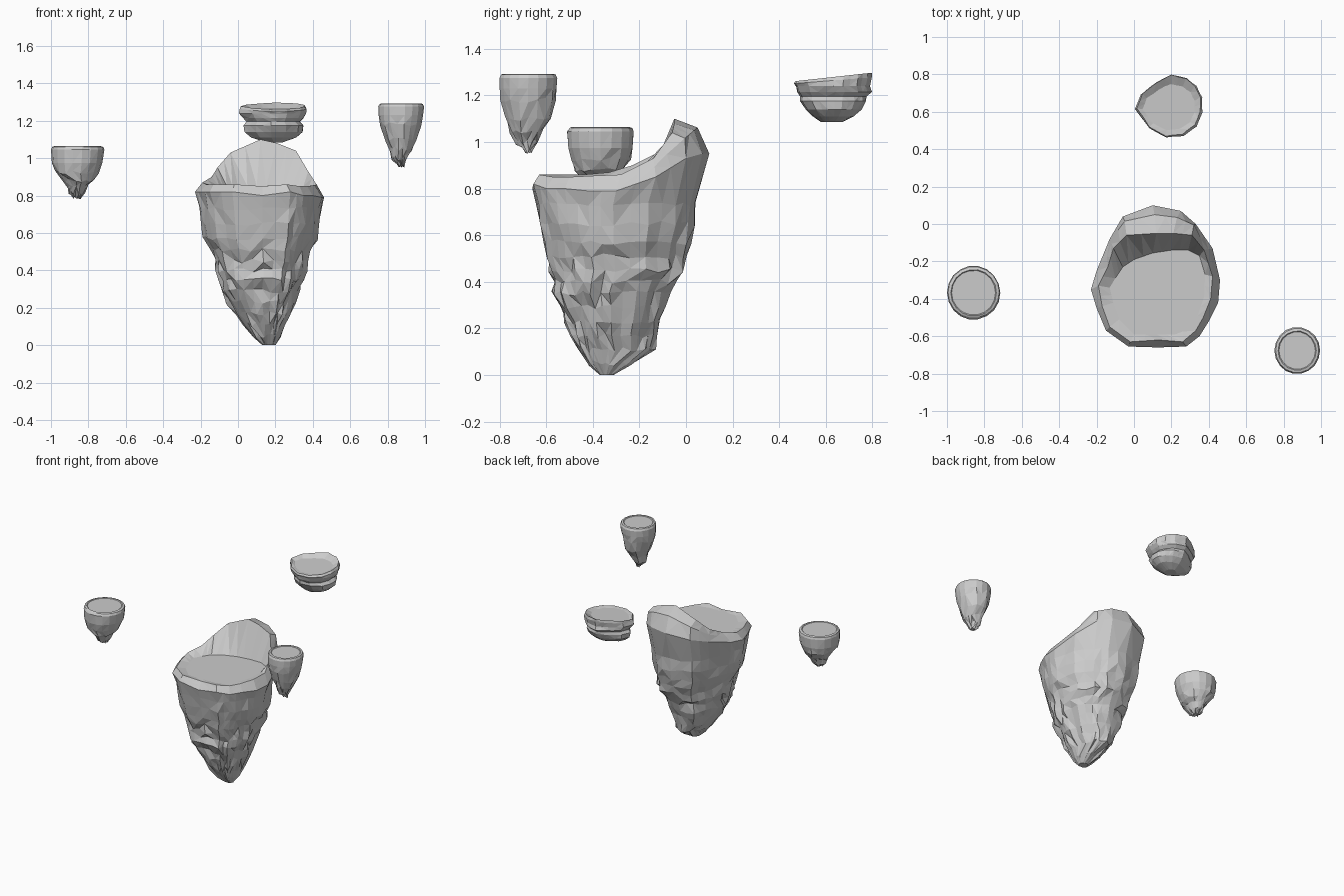
import bpy, bmesh, math, random
from mathutils import Vector

random.seed(4)


def densify(pts):
    """Insert a midpoint between each neighbouring pair of a closed loop."""
    out = []
    for i, p in enumerate(pts):
        p, q = Vector(p), Vector(pts[(i + 1) % len(pts)])
        out += [p, (p + q) / 2]
    return out


def fit(outline, z, x0, x1, y0, y1, rough):
    """Stretch an outline into a bounding box at height z, with rough edges."""
    xs, ys = [p[0] for p in outline], [p[1] for p in outline]
    cx, cy = (x0 + x1) / 2, (y0 + y1) / 2
    ring = []
    for p in outline:
        k = 1 + random.uniform(-rough, rough * 0.6)
        x = x0 + (p[0] - min(xs)) / (max(xs) - min(xs)) * (x1 - x0)
        y = y0 + (p[1] - min(ys)) / (max(ys) - min(ys)) * (y1 - y0)
        dz = random.uniform(-0.012, 0.012) if rough > 0.02 and z > 0.03 else 0
        ring.append(Vector((cx + (x - cx) * k, cy + (y - cy) * k, z + dz)))
    return ring


def loft(name, rings):
    """Skin a stack of rings, cap both ends, keep flat facets."""
    bm = bmesh.new()
    loops = [[bm.verts.new(p) for p in r] for r in rings]
    n = len(loops[0])
    for a, b in zip(loops, loops[1:]):
        for i in range(n):
            j = (i + 1) % n
            if random.random() < 0.5:
                bm.faces.new((a[i], a[j], b[j]))
                bm.faces.new((a[i], b[j], b[i]))
            else:
                bm.faces.new((a[i], a[j], b[i]))
                bm.faces.new((a[j], b[j], b[i]))
    bm.faces.new(loops[0])
    bm.faces.new(loops[-1])
    bmesh.ops.recalc_face_normals(bm, faces=bm.faces)
    me = bpy.data.meshes.new(name)
    bm.to_mesh(me)
    bm.free()
    ob = bpy.data.objects.new(name, me)
    bpy.context.collection.objects.link(ob)
    return ob


# Main island: outer rim, raised crest and floor edge, clockwise from the left
rim = [(-.23, -.35, .82), (-.20, -.25, .83), (-.13, -.08, .88), (-.06, .04, .92),
       (.10, .10, .95), (.25, .07, .95), (.33, .0, .93), (.42, -.13, .85),
       (.46, -.30, .79), (.45, -.42, .79), (.40, -.52, .80), (.35, -.60, .80),
       (.28, -.655, .82), (.13, -.66, .80), (-.03, -.655, .82), (-.15, -.57, .82),
       (-.20, -.45, .82)]
crest = [(-.19, -.33, .87), (-.14, -.23, .90), (-.11, -.13, .95), (-.04, -.06, 1.03),
         (.12, -.05, 1.10), (.21, -.05, 1.08), (.31, -.06, 1.04), (.375, -.14, .93),
         (.42, -.28, .86), (.41, -.40, .855), (.37, -.50, .85), (.33, -.57, .85),
         (.26, -.63, .86), (.13, -.62, .85), (-.02, -.63, .86), (-.13, -.55, .86),
         (-.17, -.44, .86)]
floor = [(-.13, -.34, .85), (-.10, -.29, .85), (-.06, -.23, .85), (.0, -.19, .85),
         (.10, -.155, .85), (.20, -.14, .85), (.29, -.14, .85), (.35, -.17, .85),
         (.38, -.27, .85), (.375, -.39, .85), (.34, -.49, .85), (.30, -.56, .85),
         (.22, -.59, .85), (.12, -.59, .85), (.0, -.59, .85), (-.08, -.51, .85),
         (-.11, -.42, .85)]
rim, crest, floor = densify(rim), densify(crest), densify(floor)

# Rock levels under the rim: z, x range, y range
levels = [(.0, .13, .20, -.37, -.31), (.05, .08, .23, -.42, -.23),
          (.11, .03, .25, -.46, -.135), (.17, -.02, .28, -.49, -.13),
          (.23, -.06, .305, -.515, -.105), (.29, -.09, .33, -.54, -.08),
          (.35, -.10, .35, -.57, -.06), (.40, -.12, .37, -.575, -.03),
          (.45, -.135, .385, -.58, .0), (.51, -.15, .39, -.595, .01),
          (.57, -.185, .425, -.61, .02), (.65, -.20, .435, -.63, .045),
          (.73, -.21, .445, -.64, .05)]
rings = [fit(rim, *l, .07 if .1 < l[0] < .5 else .03) for l in levels]
shoulder = [(a + b) / 2 + Vector((0, 0, max(0, b.z - .88) * .1)) for a, b in zip(rim, crest)]
shoulder = [p + (Vector((0, .025, .015)) if p.z > .95 else Vector()) for p in shoulder]
loft("main_island", rings + [rim, shoulder, crest, floor])


# Small round islands: rim outline shared, levels listed from the tip upward
circle = [(math.cos(i * math.tau / 18), math.sin(i * math.tau / 18)) for i in range(18)]


def round_island(name, levels):
    loft(name, [fit(circle, *l, .06 if i < len(levels) - 5 else .008)
                for i, l in enumerate(levels)])


round_island("left_islet", [
    (.79, -.88, -.84, -.385, -.345), (.815, -.905, -.815, -.42, -.31),
    (.85, -.91, -.80, -.45, -.29), (.88, -.93, -.77, -.475, -.265),
    (.925, -.98, -.745, -.49, -.24), (.975, -.995, -.725, -.505, -.23),
    (1.045, -1.0, -.715, -.51, -.225), (1.06, -.995, -.72, -.50, -.23),
    (1.065, -.98, -.735, -.49, -.245), (1.06, -.975, -.74, -.485, -.25)])
round_island("right_islet", [
    (.96, .855, .89, -.69, -.665), (1.0, .82, .90, -.73, -.635),
    (1.05, .81, .93, -.755, -.615), (1.10, .79, .955, -.775, -.575),
    (1.18, .758, .98, -.795, -.56), (1.23, .752, .99, -.80, -.556),
    (1.275, .75, .995, -.80, -.553), (1.29, .757, .988, -.793, -.56),
    (1.293, .77, .975, -.78, -.573), (1.288, .775, .97, -.775, -.578)])

# Back island: lopsided slab with stepped sides and a top rising to the rear
slab = densify([(.01, .62), (.04, .70), (.12, .76), (.20, .80), (.28, .78), (.33, .74),
                (.36, .68), (.36, .60), (.33, .53), (.26, .48), (.17, .47), (.08, .52)])
steps = [(1.085, .15, .24, .58, .67), (1.11, .07, .31, .545, .72),
         (1.14, .035, .345, .515, .755), (1.175, .03, .35, .49, .775),
         (1.195, .045, .33, .49, .775), (1.215, .025, .35, .475, .80),
         (1.24, .005, .365, .47, .79), (1.265, .01, .365, .46, .80),
         (1.28, .015, .355, .47, .797), (1.265, .045, .325, .50, .75)]
rings = [fit(slab, *s, .018) for s in steps]
for r, tilt in ((rings[-3], .08), (rings[-2], .11), (rings[-1], .04)):
    for p in r:
        p.z += (p.y - .64) * tilt
loft("back_islet", rings)
